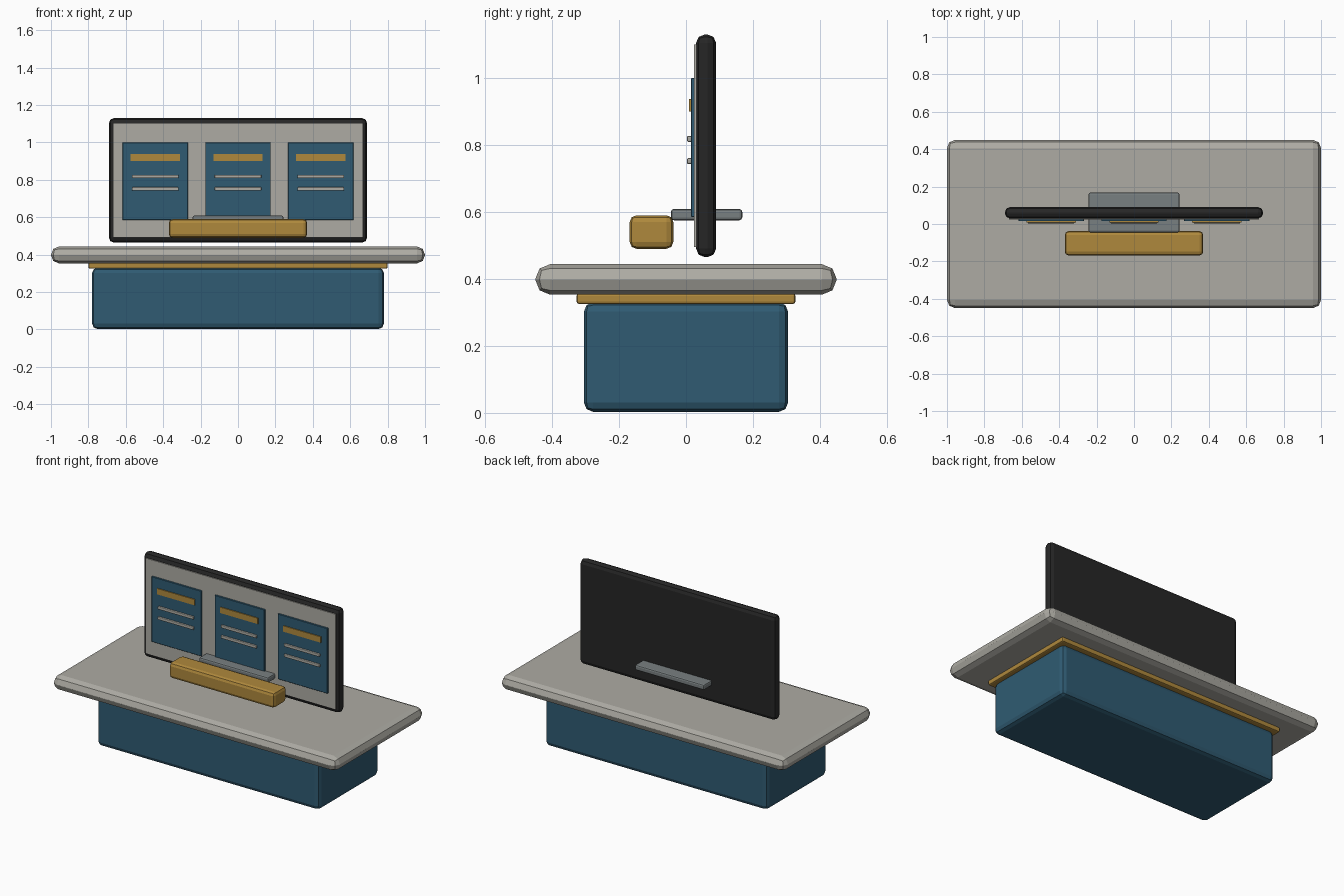
import bpy

if "Cube" in bpy.data.objects:
    bpy.data.objects.remove(bpy.data.objects["Cube"])


def material(name, rgb):
    m = bpy.data.materials.new(name)
    m.diffuse_color = (*rgb, 1.0)
    m.use_nodes = True
    m.node_tree.nodes["Principled BSDF"].inputs["Base Color"].default_value = m.diffuse_color
    return m


STONE = material("warm grey", (0.42, 0.41, 0.37))
BLUE = material("deep blue", (0.029, 0.105, 0.17))
GOLD = material("gold", (0.43, 0.25, 0.046))
STEEL = material("steel grey", (0.19, 0.215, 0.22))
BLACK = material("charcoal", (0.019, 0.019, 0.019))


def box(name, x, y, z, mat, bevel=0.0, segments=2):
    """Bevelled box from (min, max) pairs on each axis."""
    bpy.ops.mesh.primitive_cube_add(
        size=1, location=[(a + b) / 2 for a, b in (x, y, z)])
    ob = bpy.context.object
    ob.name = name
    ob.scale = [b - a for a, b in (x, y, z)]
    bpy.ops.object.transform_apply(location=False, rotation=False, scale=True)
    ob.data.materials.append(mat)
    if bevel:
        mod = ob.modifiers.new("rounded edges", 'BEVEL')
        mod.width = bevel
        mod.segments = segments
        mod.limit_method = 'NONE'
    return ob


# Counter: body, trim and slab
box("counter_body", (-0.78, 0.78), (-0.305, 0.305), (0.003, 0.33), BLUE, 0.028)
box("counter_trim", (-0.80, 0.80), (-0.327, 0.327), (0.325, 0.357), GOLD, 0.008)
box("counter_top", (-1.0, 1.0), (-0.45, 0.45), (0.353, 0.444), STONE, 0.044)

# Screen, its bracket and the bar in front
box("screen_frame", (-0.69, 0.69), (0.03, 0.09), (0.465, 1.13), BLACK, 0.026)
box("screen_display", (-0.667, 0.667), (0.024, 0.036), (0.495, 1.10), STONE)
box("screen_bracket", (-0.243, 0.243), (-0.045, 0.168), (0.575, 0.609), STEEL, 0.009)
box("front_bar", (-0.37, 0.37), (-0.168, -0.038), (0.49, 0.59), GOLD, 0.02)

# Three display cards, each with a heading strip and two lines
for i, cx in enumerate((-0.443, 0.0, 0.443), 1):
    box(f"card_{i}", (cx - 0.175, cx + 0.175), (0.015, 0.027), (0.585, 1.0), BLUE, 0.002, 1)
    box(f"card_heading_{i}", (cx - 0.132, cx + 0.132), (0.009, 0.018), (0.90, 0.937), GOLD)
    for j, z in enumerate((0.818, 0.752), 1):
        box(f"card_line_{i}_{j}", (cx - 0.125, cx + 0.125), (0.003, 0.018),
            (z - 0.009, z + 0.009), STONE, 0.004)
